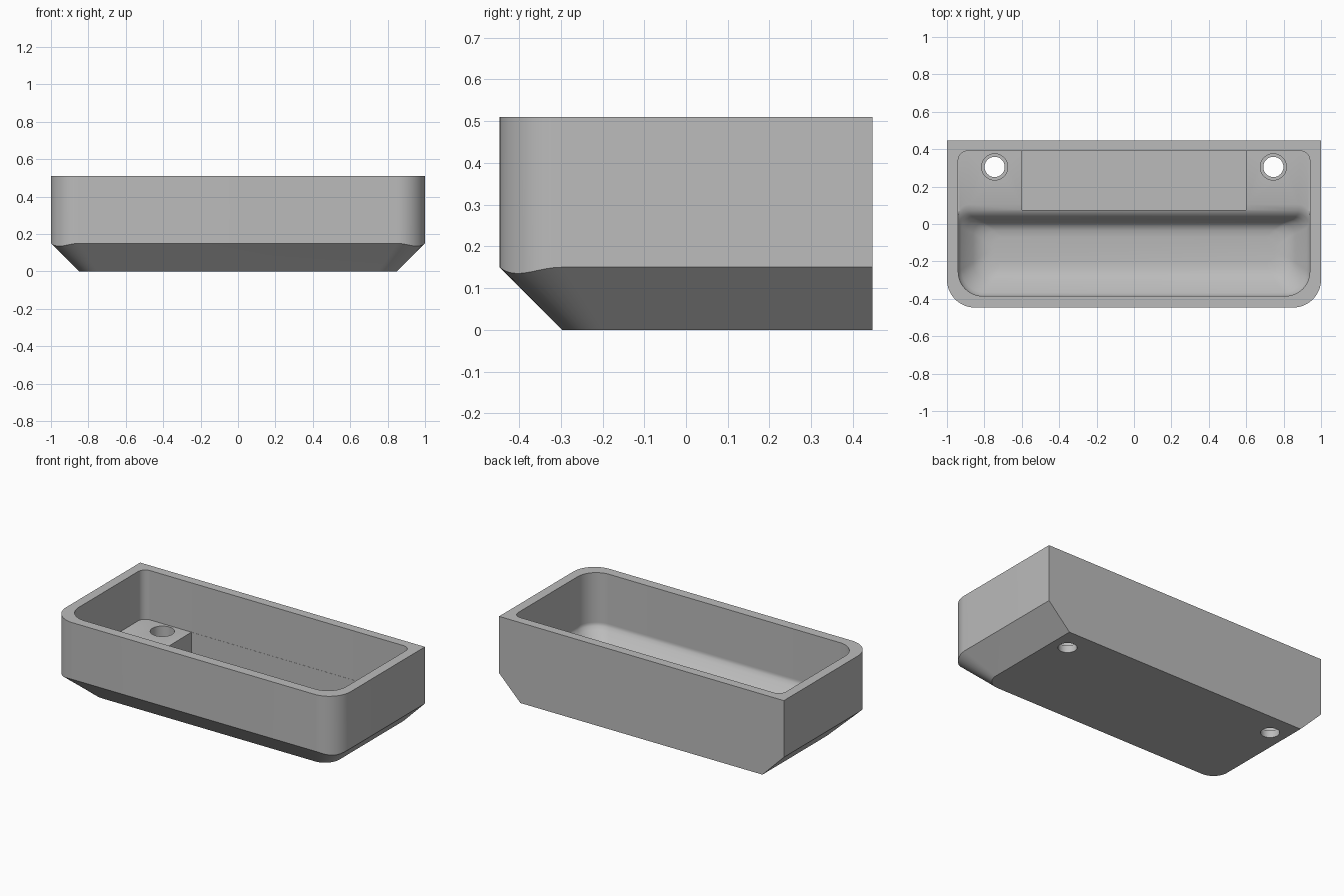
import bpy, bmesh, math

cube = bpy.data.objects.get("Cube")
if cube:
    bpy.data.objects.remove(cube, do_unlink=True)

grey = bpy.data.materials.new("plain_grey")
grey.use_nodes = True
grey.diffuse_color = (0.5, 0.5, 0.5, 1)
grey.node_tree.nodes["Principled BSDF"].inputs["Base Color"].default_value = (0.5, 0.5, 0.5, 1)


def ring(hx, y0, y1, rf, rb, z, dip=0, n=12):
    """Rounded rectangle outline; the front corners may dip in height."""
    pts = []
    for k, (sx, sy) in enumerate([(-1, -1), (1, -1), (1, 1), (-1, 1)]):
        r = rf if sy < 0 else rb
        cx = sx * (hx - r)
        cy = y0 + r if sy < 0 else y1 - r
        for i in range(n + 1):
            t = math.pi / 2 * i / n
            a = math.pi * (1 + k / 2) + t
            drop = dip * math.sin(2 * t) ** 2 if sy < 0 else 0
            pts.append((cx + r * math.cos(a), cy + r * math.sin(a), z - drop))
    return pts


def loft(name, rings):
    """Closed solid skinned through a stack of rings."""
    bm = bmesh.new()
    rows = [[bm.verts.new(p) for p in r] for r in rings]
    for lo, hi in zip(rows, rows[1:]):
        for i in range(len(lo)):
            j = (i + 1) % len(lo)
            bm.faces.new((lo[i], lo[j], hi[j], hi[i]))
    bm.faces.new(rows[0][::-1])
    bm.faces.new(rows[-1])
    bmesh.ops.remove_doubles(bm, verts=bm.verts, dist=1e-5)
    bmesh.ops.recalc_face_normals(bm, faces=bm.faces)
    mesh = bpy.data.meshes.new(name)
    bm.to_mesh(mesh)
    bm.free()
    mesh.materials.append(grey)
    obj = bpy.data.objects.new(name, mesh)
    bpy.context.collection.objects.link(obj)
    return obj


def cut(target, cutter):
    cutter.hide_render = True
    mod = target.modifiers.new("cut", 'BOOLEAN')
    mod.operation = 'DIFFERENCE'
    mod.solver = 'EXACT'
    mod.object = cutter
    bpy.context.view_layer.objects.active = target
    bpy.ops.object.modifier_apply(modifier=mod.name)
    bpy.data.objects.remove(cutter, do_unlink=True)


def disc(x, y, r, z):
    return ring(r, -r, r, r, r, z) if x is None else [
        (px + x, py + y, pz) for px, py, pz in ring(r, -r, r, r, r, z)]


# Outer shell: square back, rounded front, sloped underside on three sides
tray = loft("tray", [
    ring(0.85, -0.297, 0.447, 0.1, 0, 0),
    ring(1, -0.447, 0.447, 0.15, 0, 0.15, dip=0.015),
    ring(1, -0.447, 0.447, 0.15, 0, 0.51),
])

# Cavity: trough with sloped sides, a curved step up to a rear ledge, open top
profile = [  # height, inset from the wall, rear edge
    (0.06, 0.18, -0.07), (0.064, 0.145, -0.035), (0.075, 0.11, -0.01),
    (0.095, 0.08, 0.008), (0.13, 0.043, 0.025), (0.155, 0.018, 0.037),
    (0.173, 0.004, 0.053), (0.186, 0, 0.072), (0.195, 0, 0.105),
]
levels = [ring(0.94 - d, -0.385 + d, back, 0.13 - d * 0.35, 0.06, z)
          for z, d, back in profile]
levels += [ring(0.94, -0.385, 0.39, 0.13, 0.05, z) for z in (0.197, 0.6)]
cut(tray, loft("cavity_cutter", levels))

# Rectangular pocket in the ledge
cut(tray, loft("pocket_cutter", [
    ring(0.6, 0.075, 0.389, 0, 0, z) for z in (0.06, 0.3)]))

# Stepped screw holes through the ledge
for side in (-1, 1):
    x, y = side * 0.745, 0.305
    cut(tray, loft("hole_cutter", [
        disc(x, y, r, z) for r, z in
        ((0.054, -0.1), (0.054, 0.045), (0.07, 0.045), (0.07, 0.3))]))

bpy.ops.object.select_all(action='DESELECT')
tray.select_set(True)
bpy.context.view_layer.objects.active = tray
bpy.ops.object.shade_smooth_by_angle(angle=math.radians(30))
